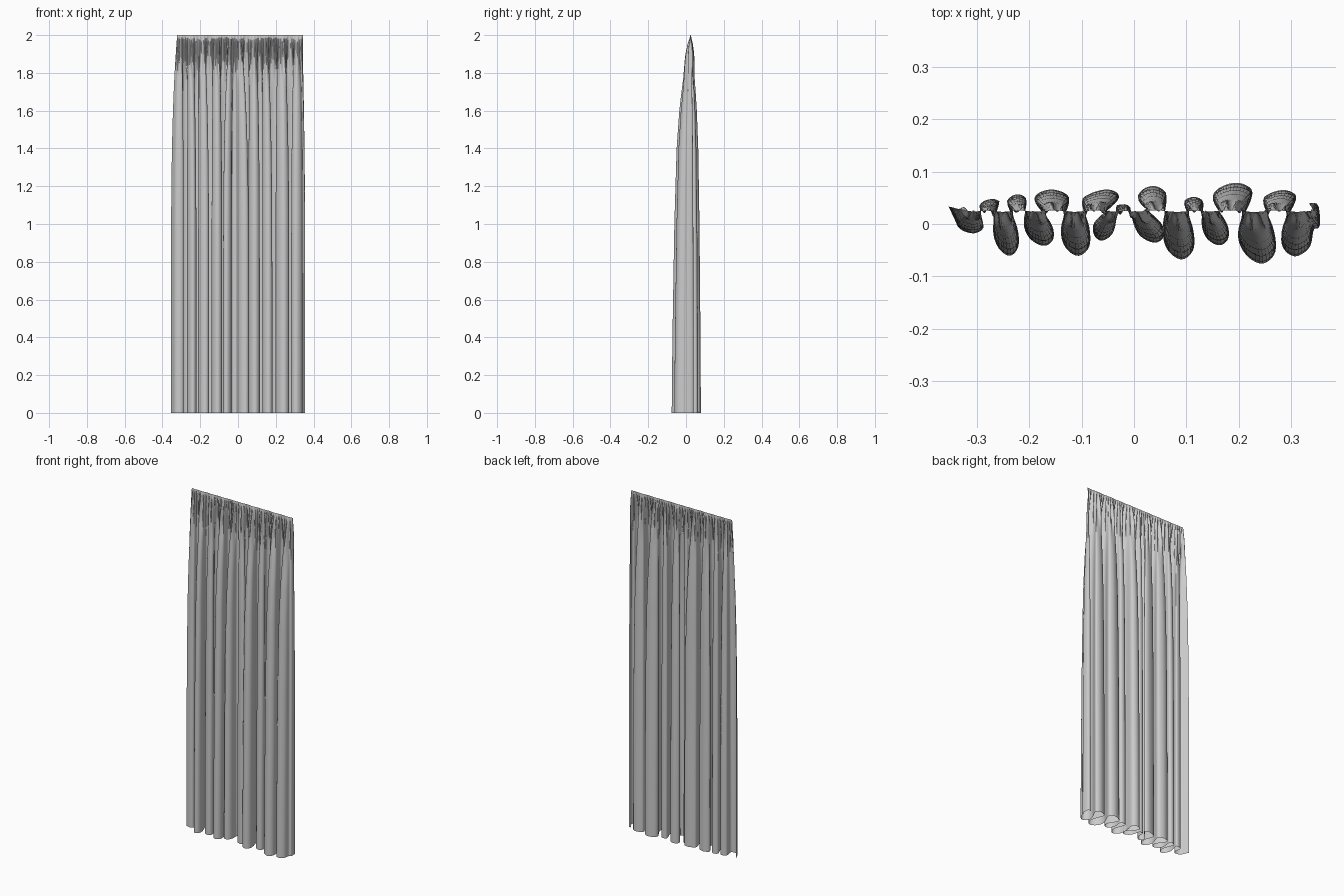
import bpy, math
from mathutils import Vector

if "Cube" in bpy.data.objects:
    bpy.data.objects.remove(bpy.data.objects["Cube"])

BASE_Y = 0.025          # line of the gathered heading
COLS, ROWS = 400, 48

# Folds at the hem: neck x, tip x, tip y, half width (front and back alternate)
FOLDS = [
    (-0.322, -0.308, -0.018, 0.026), (-0.282, -0.270, 0.048, 0.018),
    (-0.252, -0.238, -0.061, 0.023), (-0.225, -0.222, 0.057, 0.018),
    (-0.193, -0.172, -0.042, 0.026), (-0.155, -0.158, 0.066, 0.032),
    (-0.116, -0.107, -0.061, 0.027), (-0.078, -0.052, 0.066, 0.032),
    (-0.050, -0.062, -0.032, 0.020), (-0.020, -0.022, 0.038, 0.014),
    (0.015, 0.040, -0.036, 0.026), (0.036, 0.036, 0.073, 0.026),
    (0.079, 0.091, -0.068, 0.029), (0.115, 0.114, 0.052, 0.018),
    (0.147, 0.163, -0.041, 0.024), (0.182, 0.195, 0.079, 0.036),
    (0.226, 0.244, -0.076, 0.034), (0.272, 0.285, 0.065, 0.030),
    (0.318, 0.308, -0.062, 0.030),
]


def fold_points(neck, tip, tip_y, w):
    """Rounded loop of one fold, from its left side to its right side."""
    pts = []
    for t, k in ((0.4, -1), (0.8, -0.85), (1, 0), (0.8, 0.85), (0.4, 1)):
        pts.append(Vector((neck + (tip - neck) * t + w * k,
                           BASE_Y + (tip_y - BASE_Y) * t)))
    return pts


def smooth_path(pts, steps=14):
    """Catmull-Rom curve through the points."""
    p = [pts[0]] + pts + [pts[-1]]
    out = []
    for a, b, c, d in zip(p, p[1:], p[2:], p[3:]):
        for s in range(steps):
            t = s / steps
            out.append(0.5 * (2 * b + (c - a) * t + (2 * a - 5 * b + 4 * c - d) * t * t
                              + (3 * b - a - 3 * c + d) * t ** 3))
    return out + [pts[-1]]


def resample(path, n):
    """Even spacing along the path."""
    run = [0.0]
    for a, b in zip(path, path[1:]):
        run.append(run[-1] + (b - a).length)
    out, k = [], 0
    for i in range(n):
        target = run[-1] * i / (n - 1)
        while k < len(path) - 2 and run[k + 1] < target:
            k += 1
        t = (target - run[k]) / max(run[k + 1] - run[k], 1e-9)
        out.append(path[k].lerp(path[k + 1], t))
    return out


def fold_depth(z):
    """How far the folds open at height z."""
    table = [(0, 1), (0.4, 0.96), (1, 0.86), (1.4, 0.74), (1.6, 0.6),
             (1.8, 0.37), (1.9, 0.22), (2, 0.02)]
    for (z0, d0), (z1, d1) in zip(table, table[1:]):
        if z <= z1:
            return d0 + (d1 - d0) * (z - z0) / (z1 - z0)
    return 0.02


# Hem outline
outline = [Vector((-0.355, 0.035))]
for f in FOLDS:
    outline += fold_points(*f)
outline += [Vector((0.355, -0.005)), Vector((0.352, 0.036)), Vector((0.335, 0.04))]
hem = resample(smooth_path(outline), COLS)

# Curtain sheet: the hem outline closes up into a gathered straight heading
verts, faces = [], []
for j in range(ROWS):
    z = 2 * (1 - (1 - j / (ROWS - 1)) ** 1.4)
    depth = fold_depth(z)
    gather = (z / 2) ** 5
    pleat = 0.008 * math.exp(-((z - 1.9) / 0.1) ** 2) * min(1, (2 - z) / 0.04)
    for i, p in enumerate(hem):
        u = i / (COLS - 1)
        x = p.x + (-0.322 + 0.667 * u - p.x) * gather
        y = BASE_Y + (p.y - BASE_Y) * depth
        y += pleat * math.sin(2 * math.pi * (43 * u + 0.5 * math.sin(17 * u)))
        verts.append((x, y, z))
for j in range(ROWS - 1):
    for i in range(COLS - 1):
        a = j * COLS + i
        faces.append((a, a + 1, a + COLS + 1, a + COLS))

mesh = bpy.data.meshes.new("curtain")
mesh.from_pydata(verts, [], faces)
curtain = bpy.data.objects.new("curtain", mesh)
bpy.context.collection.objects.link(curtain)
bpy.context.view_layer.objects.active = curtain
curtain.select_set(True)
bpy.ops.object.shade_smooth()
